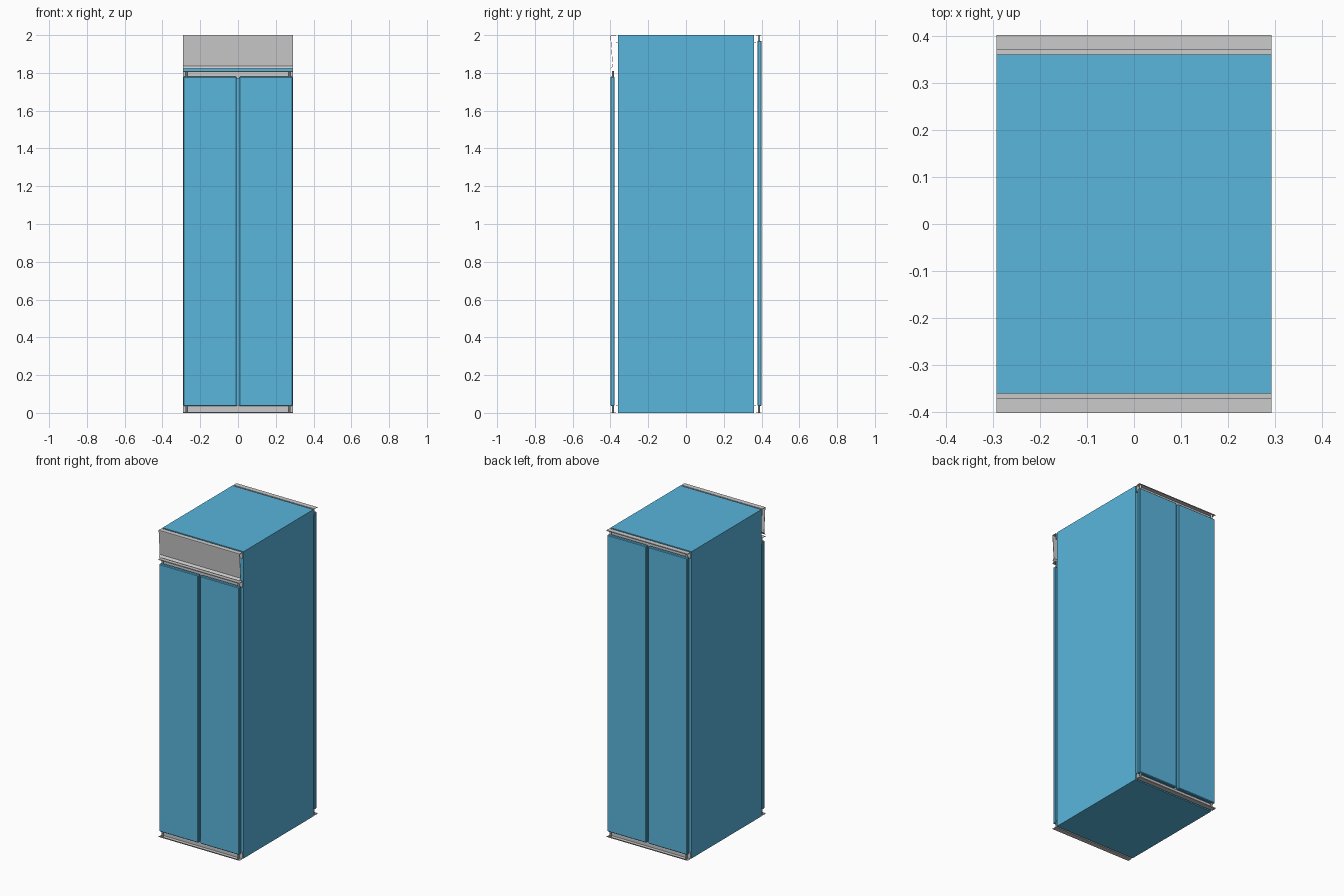
import bpy, bmesh

if "Cube" in bpy.data.objects:
    bpy.data.objects.remove(bpy.data.objects["Cube"])

W = 0.292  # half width
blue = bpy.data.materials.new("cabinet_blue")
blue.diffuse_color = (0.10, 0.46, 0.72, 1)
blue.use_nodes = True
blue.node_tree.nodes["Principled BSDF"].inputs["Base Color"].default_value = blue.diffuse_color


def finish(name, bm, mat=None):
    mesh = bpy.data.meshes.new(name)
    bm.normal_update()
    bm.to_mesh(mesh)
    bm.free()
    ob = bpy.data.objects.new(name, mesh)
    bpy.context.collection.objects.link(ob)
    if mat:
        mesh.materials.append(mat)
    return ob


def box(name, lo, hi, mat=None, bevel=0):
    bm = bmesh.new()
    bmesh.ops.create_cube(bm, size=1)
    for v in bm.verts:
        v.co = [lo[i] + (v.co[i] + 0.5) * (hi[i] - lo[i]) for i in range(3)]
    ob = finish(name, bm, mat)
    if bevel:
        m = ob.modifiers.new("edge", "BEVEL")
        m.width, m.segments = bevel, 1
    return ob


def sheet(name, profile):
    """Folded sheet metal: (y, z) profile swept across the cabinet width."""
    bm = bmesh.new()
    rows = [[bm.verts.new((x, y, z)) for y, z in profile] for x in (-W, W)]
    for i in range(len(profile) - 1):
        bm.faces.new((rows[0][i], rows[1][i], rows[1][i + 1], rows[0][i + 1]))
    ob = finish(name, bm)
    m = ob.modifiers.new("thickness", "SOLIDIFY")
    m.thickness, m.offset = 0.002, 0
    return ob


def rail(name, side, z, up):
    """Plate reaching outward with a shallow folded flange against the body."""
    return sheet(name, [(side * 0.40, z + up * 0.005), (side * 0.40, z), (side * 0.37, z),
                        (side * 0.37, z + up * 0.04), (side * 0.36, z + up * 0.04)])


def hinge(name, x, y, z0, z1):
    bpy.ops.mesh.primitive_cylinder_add(vertices=12, radius=0.006, depth=z1 - z0,
                                        location=(x, y, (z0 + z1) / 2))
    bpy.context.object.name = name
    bpy.ops.object.shade_smooth_by_angle()


# Main cabinet body
box("body", (-W, -0.36, 0), (W, 0.36, 2), blue)

# Rails, double doors and hinge pins, front (-1) and back (+1)
for side, label, rail_z, door_top in ((-1, "front", 1.81, 1.78), (1, "back", 1.999, 1.97)):
    rail(label + "_bottom_rail", side, 0.001, 1)
    rail(label + "_top_rail", side, rail_z, -1)
    ys = sorted((side * 0.378, side * 0.40))
    for sx, hand in ((-1, "left"), (1, "right")):
        xs = sorted((sx * 0.007, sx * 0.289))
        box(f"{label}_{hand}_door", (xs[0], ys[0], 0.036), (xs[1], ys[1], door_top), blue, 0.004)
        hinge(f"{label}_{hand}_lower_hinge", sx * 0.273, side * 0.387, 0.002, 0.038)
        hinge(f"{label}_{hand}_upper_hinge", sx * 0.273, side * 0.387, door_top - 0.002, rail_z - 0.001)

# Slanted header panel above the front doors, with top rail and lower lip
rail("header_rail", -1, 1.999, -1)
sheet("header_panel", [(-0.399, 1.995), (-0.388, 1.837), (-0.399, 1.823)])
